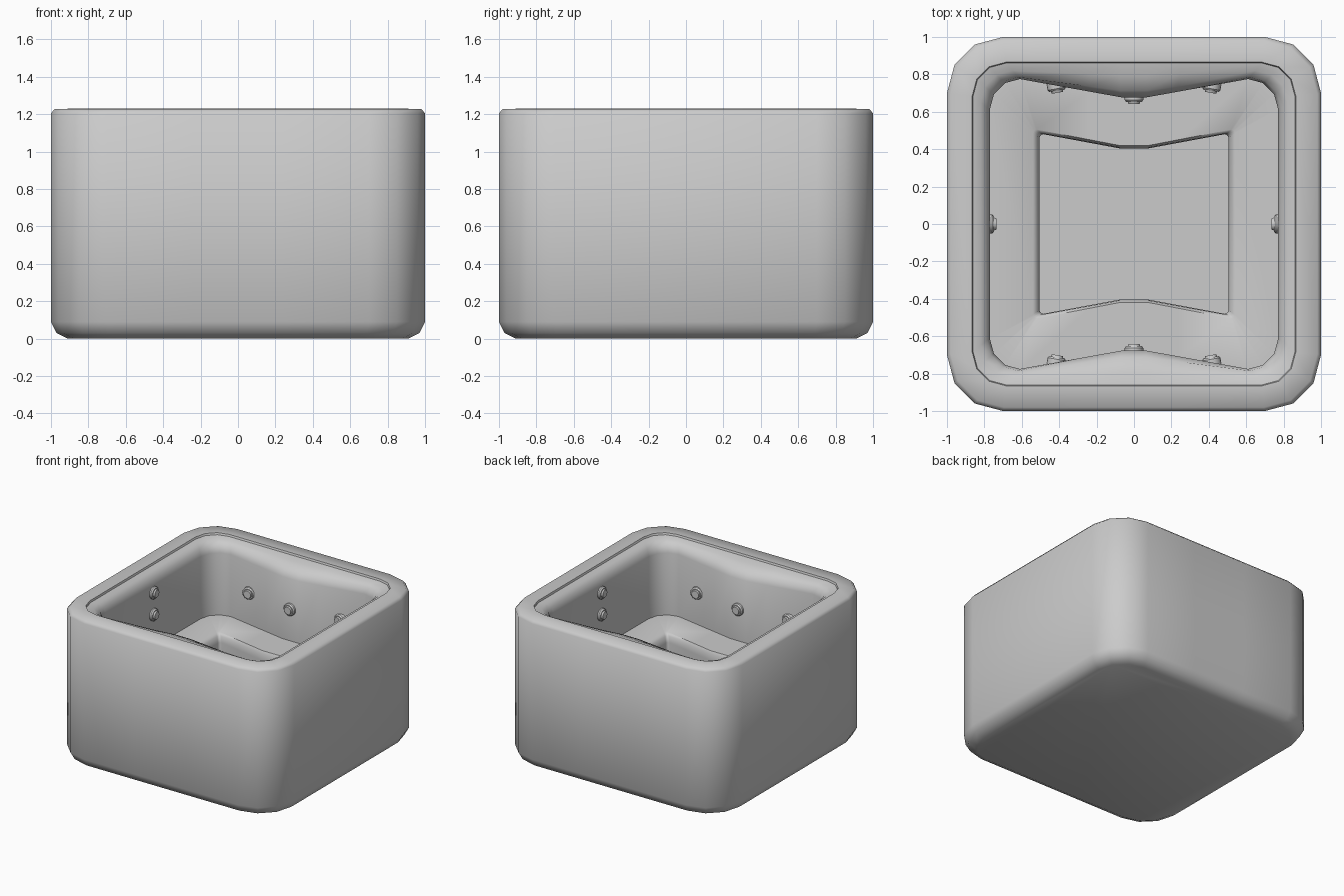
import bpy, bmesh, math
from mathutils import Matrix, Vector

if "Cube" in bpy.data.objects:
    bpy.data.objects.remove(bpy.data.objects["Cube"])

grey = bpy.data.materials.new("plain grey")
colour = (0.6, 0.6, 0.6, 1)
grey.diffuse_color = colour
grey.use_nodes = True
grey.node_tree.nodes["Principled BSDF"].inputs["Base Color"].default_value = colour


def finish(name, bm, angle):
    """Turn a bmesh into a smooth shaded grey object."""
    bmesh.ops.recalc_face_normals(bm, faces=bm.faces)
    mesh = bpy.data.meshes.new(name)
    bm.to_mesh(mesh)
    bm.free()
    mesh.materials.append(grey)
    obj = bpy.data.objects.new(name, mesh)
    bpy.context.scene.collection.objects.link(obj)
    bpy.ops.object.select_all(action="DESELECT")
    obj.select_set(True)
    bpy.context.view_layer.objects.active = obj
    bpy.ops.object.shade_smooth_by_angle(angle=math.radians(angle))
    return obj


def outline(hx, hy, radius, pinch):
    """Rounded rectangle whose front and back edges bend inwards by pinch."""
    cx, cy = hx - radius, hy - radius
    quarter = [(cx + radius * math.cos(a), cy + radius * math.sin(a))
               for a in (math.radians(30 * i) for i in range(4))]
    quarter += [(x, hy - pinch * (1 - x / cx)) for x in (0.24, 0.07)]
    half = quarter + [(-x, y) for x, y in reversed(quarter)]
    return half + [(-x, -y) for x, y in half]


# Tub shell: half width x, half width y, corner radius, pinch, height
rings = [
    (0.91, 0.91, 0.24, 0, 0.0),
    (0.97, 0.97, 0.28, 0, 0.03),
    (1.0, 1.0, 0.3, 0, 0.09),
    (1.0, 1.0, 0.3, 0, 1.205),
    (0.98, 0.98, 0.285, 0, 1.228),
    (0.865, 0.865, 0.18, 0, 1.23),
    (0.86, 0.86, 0.175, 0, 1.215),
    (0.82, 0.82, 0.17, 0.03, 1.205),
    (0.785, 0.785, 0.165, 0.08, 1.175),
    (0.77, 0.775, 0.16, 0.11, 1.12),
    (0.77, 0.775, 0.16, 0.11, 0.61),
    (0.54, 0.505, 0.02, 0.1, 0.61),
    (0.515, 0.485, 0.02, 0.09, 0.59),
    (0.505, 0.48, 0.02, 0.09, 0.54),
    (0.505, 0.48, 0.02, 0.09, 0.2),
]
bm = bmesh.new()
loops = [[bm.verts.new((x, y, z)) for x, y in outline(hx, hy, r, p)]
         for hx, hy, r, p, z in rings]
for low, high in zip(loops, loops[1:]):
    for i in range(len(low)):
        j = (i + 1) % len(low)
        bm.faces.new((low[i], low[j], high[j], high[i]))
bm.faces.new(loops[0])
bm.faces.new(loops[-1])
finish("tub_shell", bm, 48)


# Water jets: stepped round buttons facing away from the wall
def jet(name, position, direction):
    bm = bmesh.new()
    steps = [(0.05, -0.02), (0.05, 0.012), (0.042, 0.022),
             (0.034, 0.022), (0.03, 0.034)]
    sides = 16
    circles = [[bm.verts.new((r * math.cos(math.tau * i / sides),
                              r * math.sin(math.tau * i / sides), h))
                for i in range(sides)] for r, h in steps]
    for a, b in zip(circles, circles[1:]):
        for i in range(sides):
            j = (i + 1) % sides
            bm.faces.new((a[i], a[j], b[j], b[i]))
    bm.faces.new(circles[0])
    bm.faces.new(circles[-1])
    turn = Vector(direction).to_track_quat("Z", "Y").to_matrix().to_4x4()
    bm.transform(Matrix.Translation(position) @ turn)
    finish(name, bm, 35)


for side, s in (("back", 1), ("front", -1)):
    jet(side + "_middle_jet", (0, s * 0.675, 0.87), (0, -s, 0))
    for end, e in (("left", 1), ("right", -1)):
        jet(f"{side}_{end}_jet", (e * 0.415, s * 0.735, 0.87), (-e * 0.17, -s, 0))
for side, s in (("left", 1), ("right", -1)):
    for level, z in (("upper", 1.06), ("lower", 0.88)):
        jet(f"{side}_{level}_jet", (s * 0.77, 0, z), (-s, 0, 0))
